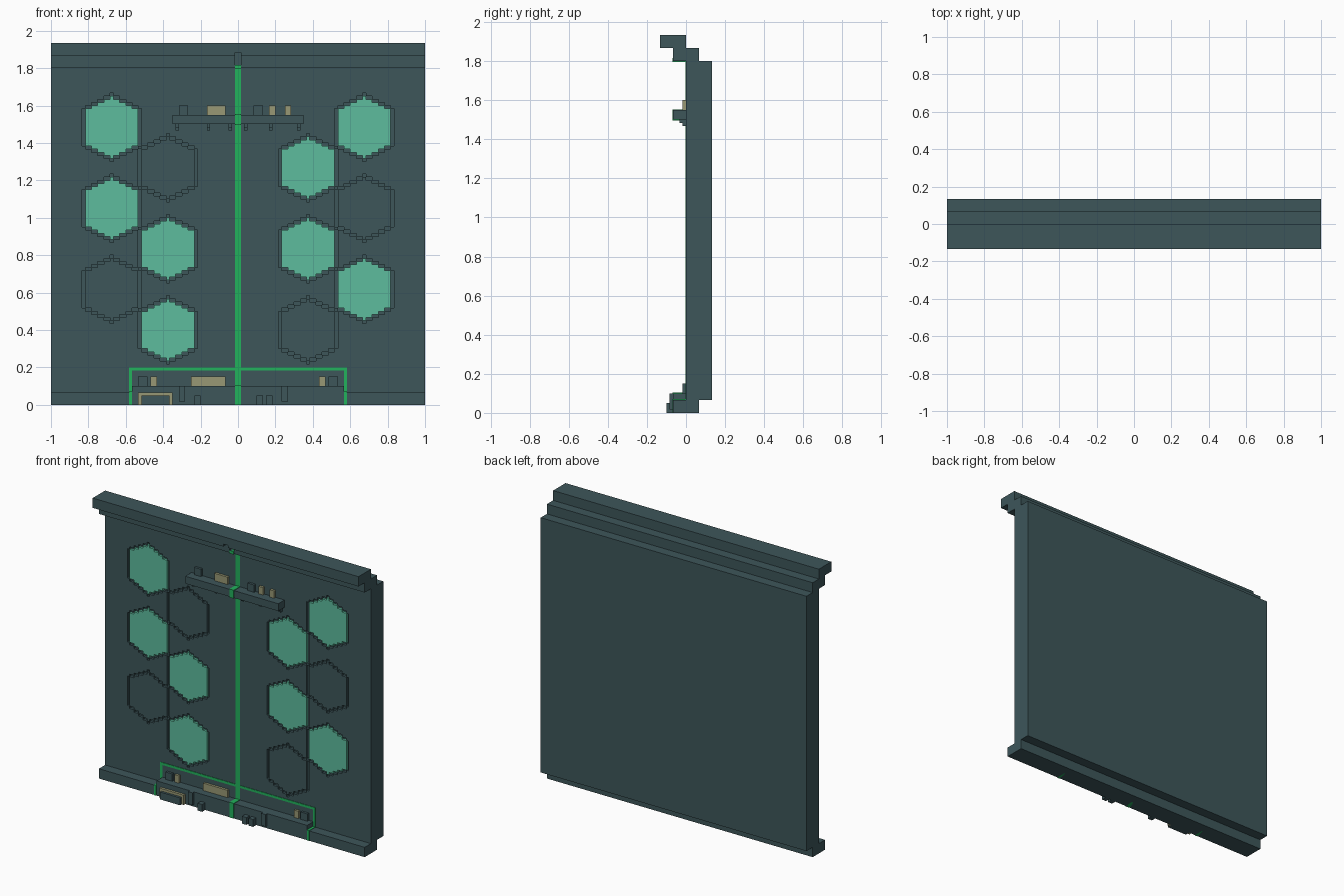
import bpy
import bmesh
import math

if "Cube" in bpy.data.objects:
    bpy.data.objects.remove(bpy.data.objects["Cube"], do_unlink=True)

U = 1 / 60  # block size: all coordinates below are in blocks


def material(name, rgb):
    def linear(c):
        c /= 255
        return c / 12.92 if c <= 0.04045 else ((c + 0.055) / 1.055) ** 2.4
    col = (*[linear(c) for c in rgb], 1)
    m = bpy.data.materials.new(name)
    m.use_nodes = True
    m.diffuse_color = col
    bsdf = m.node_tree.nodes["Principled BSDF"]
    bsdf.inputs["Base Color"].default_value = col
    bsdf.inputs["Roughness"].default_value = 0.8
    return m


SLATE = material("dark_slate", (61, 86, 90))
MINT = material("mint_green", (93, 188, 157))
GREEN = material("bright_green", (34, 178, 92))
KHAKI = material("khaki", (153, 153, 117))


def finish(name, bm, mat):
    bmesh.ops.recalc_face_normals(bm, faces=bm.faces)
    bmesh.ops.scale(bm, vec=(U, U, U), verts=bm.verts)
    me = bpy.data.meshes.new(name)
    bm.to_mesh(me)
    bm.free()
    ob = bpy.data.objects.new(name, me)
    me.materials.append(mat)
    bpy.context.collection.objects.link(ob)
    return ob


def add_prism(bm, points, offset):
    """Extrude a closed outline along an offset."""
    face = bm.faces.new([bm.verts.new(p) for p in points])
    ext = bmesh.ops.extrude_face_region(bm, geom=[face])
    verts = [g for g in ext["geom"] if isinstance(g, bmesh.types.BMVert)]
    bmesh.ops.translate(bm, vec=offset, verts=verts)


def boxes(name, mat, items):
    """One object made of boxes (x0, x1, y0, y1, z0, z1)."""
    bm = bmesh.new()
    for x0, x1, y0, y1, z0, z1 in items:
        add_prism(bm, [(x0, y0, z0), (x1, y0, z0), (x1, y0, z1), (x0, y0, z1)],
                  (0, y1 - y0, 0))
    return finish(name, bm, mat)


def hexagon(cx, cz, reach, half_height):
    """Stepped hexagon outline: each column drops by one block per two columns."""
    top = []
    for k in range(-reach, reach + 1):
        h = half_height - math.ceil(abs(k) / 2)
        for x in (cx + k - 0.5, cx + k + 0.5):
            if len(top) > 1 and top[-1][1] == h and top[-2][1] == h:
                top.pop()
            top.append((x, h))
    return [(x, cz + h) for x, h in top] + [(x, cz - h) for x, h in reversed(top)]


def hexagons(name, mat, centres, reach, half_height, y0, y1):
    bm = bmesh.new()
    for cx, cz in centres:
        add_prism(bm, [(x, y0, z) for x, z in hexagon(cx, cz, reach, half_height)],
                  (0, y1 - y0, 0))
    return finish(name, bm, mat)


# Wall slab with stepped cornice and plinth
profile = [(-4, 0), (4, 0), (4, 4), (8, 4), (8, 108), (4, 108), (4, 112), (0, 112),
           (0, 116), (-8, 116), (-8, 112), (-4, 112), (-4, 108), (0, 108), (0, 4), (-4, 4)]
bm = bmesh.new()
add_prism(bm, [(-60, y, z) for y, z in profile], (120, 0, 0))
wall = finish("wall_panel", bm, SLATE)

# Hexagon layout: column centre -> {row centre: lit}
layout = {
    -40.5: {89: True, 63: True, 37: False},
    -22.5: {76: False, 50: True, 24: True},
    22.5: {76: True, 50: True, 24: False},
    40.5: {89: True, 63: False, 37: True},
}
cells = [(x, z, lit) for x, rows in layout.items() for z, lit in rows.items()]
outer = [(x, z) for x, z, _ in cells if abs(x) > 30]
inner = [(x, z) for x, z, _ in cells if abs(x) < 30]

# Cut the hexagon grooves and the small notch in the cornice
cutters = [
    hexagons("outer_hexagon_cutter", SLATE, outer, 9, 11, -1, 1),
    hexagons("inner_hexagon_cutter", SLATE, inner, 9, 11, -1, 1),
    boxes("cornice_notch_cutter", SLATE, [(-1, 1, -9, -2, 109, 113)]),
]
for cutter in cutters:
    cutter.hide_render = True
    mod = wall.modifiers.new("cut", "BOOLEAN")
    mod.operation = "DIFFERENCE"
    mod.solver = "EXACT"
    mod.object = cutter
bpy.context.view_layer.update()
cut_mesh = bpy.data.meshes.new_from_object(
    wall.evaluated_get(bpy.context.evaluated_depsgraph_get()))
wall.modifiers.clear()
wall.data = cut_mesh
for cutter in cutters:
    bpy.data.objects.remove(cutter, do_unlink=True)

# Hexagon infills, lit and plain
hexagons("lit_hexagons", MINT, [(x, z) for x, z, lit in cells if lit], 8, 10, 0, 1.2)
hexagons("plain_hexagons", SLATE, [(x, z) for x, z, lit in cells if not lit], 8, 10, 0, 1.2)

# Green centre line, following the plinth, shelf and cornice
T = 0.2
boxes("centre_strip", GREEN, [
    (-1, 1, -T, 0, 6, 108),
    (-1, 1, -4 - T, 0, 0, 6 + T),
    (-1, 1, -4 - T, 0, 90 - T, 93 + T),
    (-1, 1, -4 - T, 0, 108 - T, 109),
])

# Green frame around the lower console
trim = [(-35, 35, -T, 0, 11, 12)]
for x in (-35, 34):
    trim += [(x, x + 1, -T, 0, 4, 11), (x, x + 1, -4 - T, 0, 0, 4 + T)]
boxes("console_trim", GREEN, trim)

# Lower console
boxes("console_ledge", SLATE, [(-34, 34, -4, 0, 4, 6)])
boxes("console_blocks", SLATE, [(x, x + 3, -1, 0, 6, 9) for x in (-32, 29)])
boxes("console_lights", KHAKI, [(a, b, -1, 0, 6, 9)
                                for a, b in ((-28, -26), (-15, -4), (26, 28))])
boxes("console_brackets", SLATE, [(x, x + 2, -5, -4, 1, 6) for x in (-19, 14)])
boxes("console_feet", SLATE, [(x, x + 2, -6, -4, 0, 3) for x in (-14, 6, 9)])
boxes("drawer", SLATE, [(-31, -22, -6, -4, 0, 3)])
boxes("drawer_frame", KHAKI, [(-32, -31, -5, -4, 0, 4), (-22, -21, -5, -4, 0, 4),
                              (-31, -22, -5, -4, 3, 4)])

# Upper shelf with its blocks, lights and hanging pegs
boxes("shelf", SLATE, [(-21, 21, -4, 0, 90, 93)])
boxes("shelf_blocks", SLATE, [(x, x + 3, -1, 0, 93, 96) for x in (-19, 5)])
boxes("shelf_lights", KHAKI, [(a, b, -1, 0, 93, 96)
                              for a, b in ((-10, -4), (10, 12), (15, 17))])
pegs = []
for x in (-20, -10, -3, 2, 10, 19):
    pegs += [(x, x + 1, -2, 0, 89, 90), (x, x + 1, -1, 0, 88, 89)]
boxes("shelf_pegs", SLATE, pegs)
